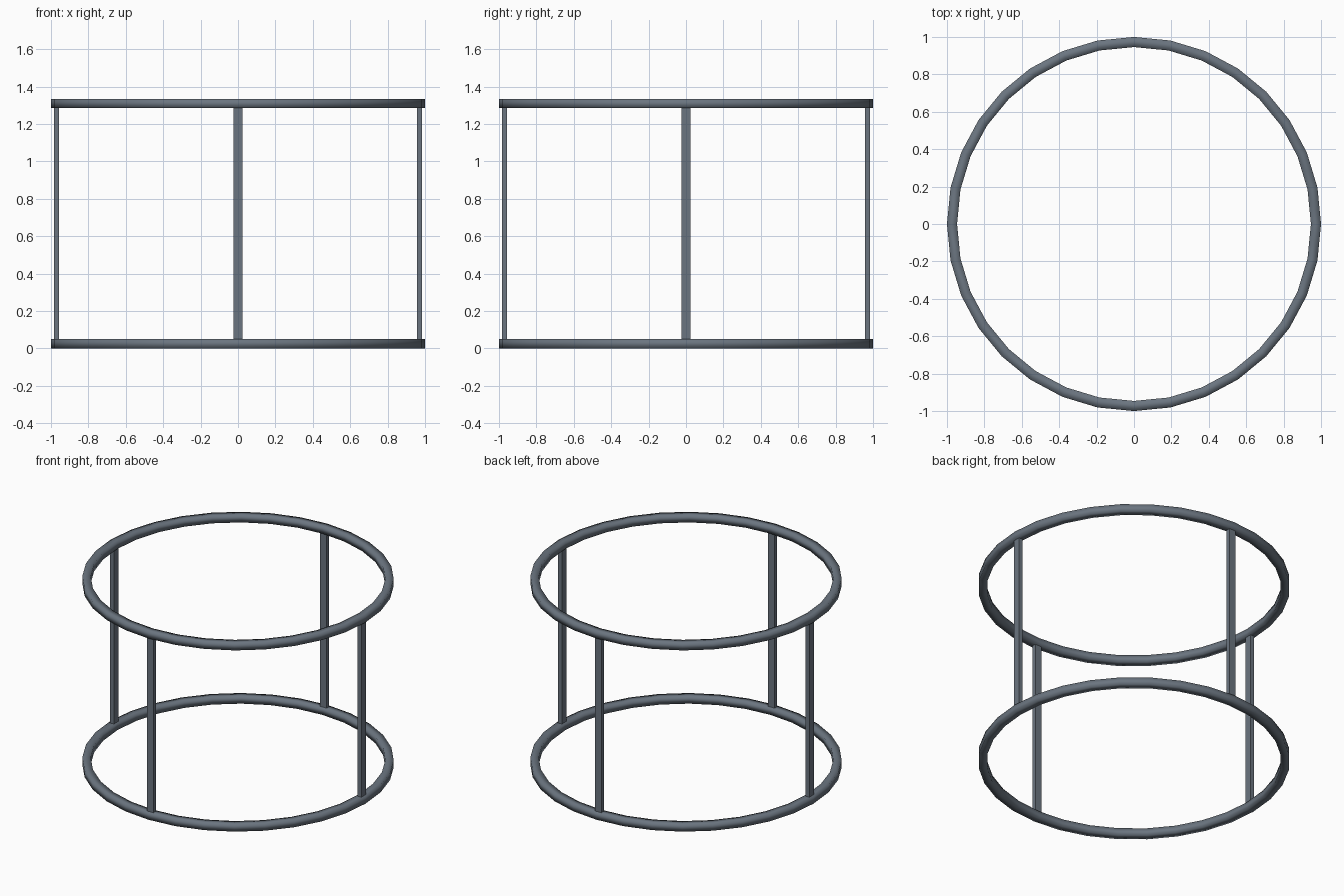
import bpy, bmesh, math

if "Cube" in bpy.data.objects:
    bpy.data.objects.remove(bpy.data.objects["Cube"])

SEG = 32
R_OUT, R_IN = 1.0, 0.946
BAR = 0.05
HEIGHT = 1.334

steel = bpy.data.materials.new("slate grey metal")
steel.diffuse_color = (0.147, 0.178, 0.216, 1)
steel.use_nodes = True
steel.node_tree.nodes["Principled BSDF"].inputs["Base Color"].default_value = steel.diffuse_color


def finish(name, bm, smooth):
    bmesh.ops.recalc_face_normals(bm, faces=bm.faces[:])
    for f in bm.faces:
        f.smooth = smooth
    mesh = bpy.data.meshes.new(name)
    bm.to_mesh(mesh)
    bm.free()
    mesh.materials.append(steel)
    obj = bpy.data.objects.new(name, mesh)
    bpy.context.collection.objects.link(obj)
    return obj


def ring(name, z0):
    # square bar section swept round a circle, softly shaded
    bm = bmesh.new()
    section = [(R_OUT, z0), (R_OUT, z0 + BAR), (R_IN, z0 + BAR), (R_IN, z0)]
    loops = []
    for i in range(SEG):
        a = 2 * math.pi * i / SEG
        loops.append([bm.verts.new((r * math.cos(a), r * math.sin(a), z))
                      for r, z in section])
    for i in range(SEG):
        p, q = loops[i], loops[(i + 1) % SEG]
        for j in range(4):
            k = (j + 1) % 4
            bm.faces.new((p[j], q[j], q[k], p[k]))
    return finish(name, bm, True)


def post(name, angle):
    # flat upright bar, wide side facing outwards
    bm = bmesh.new()
    bmesh.ops.create_cube(bm, size=1)
    z0, z1 = BAR * 0.8, HEIGHT - BAR * 0.8
    bmesh.ops.scale(bm, vec=(0.028, 0.05, z1 - z0), verts=bm.verts[:])
    obj = finish(name, bm, False)
    obj.location = (0.97 * math.cos(angle), 0.97 * math.sin(angle), (z0 + z1) / 2)
    obj.rotation_euler.z = angle
    return obj


ring("bottom_ring", 0)
ring("top_ring", HEIGHT - BAR)
for i, side in enumerate(("right", "back", "left", "front")):
    post(side + "_post", i * math.pi / 2)
